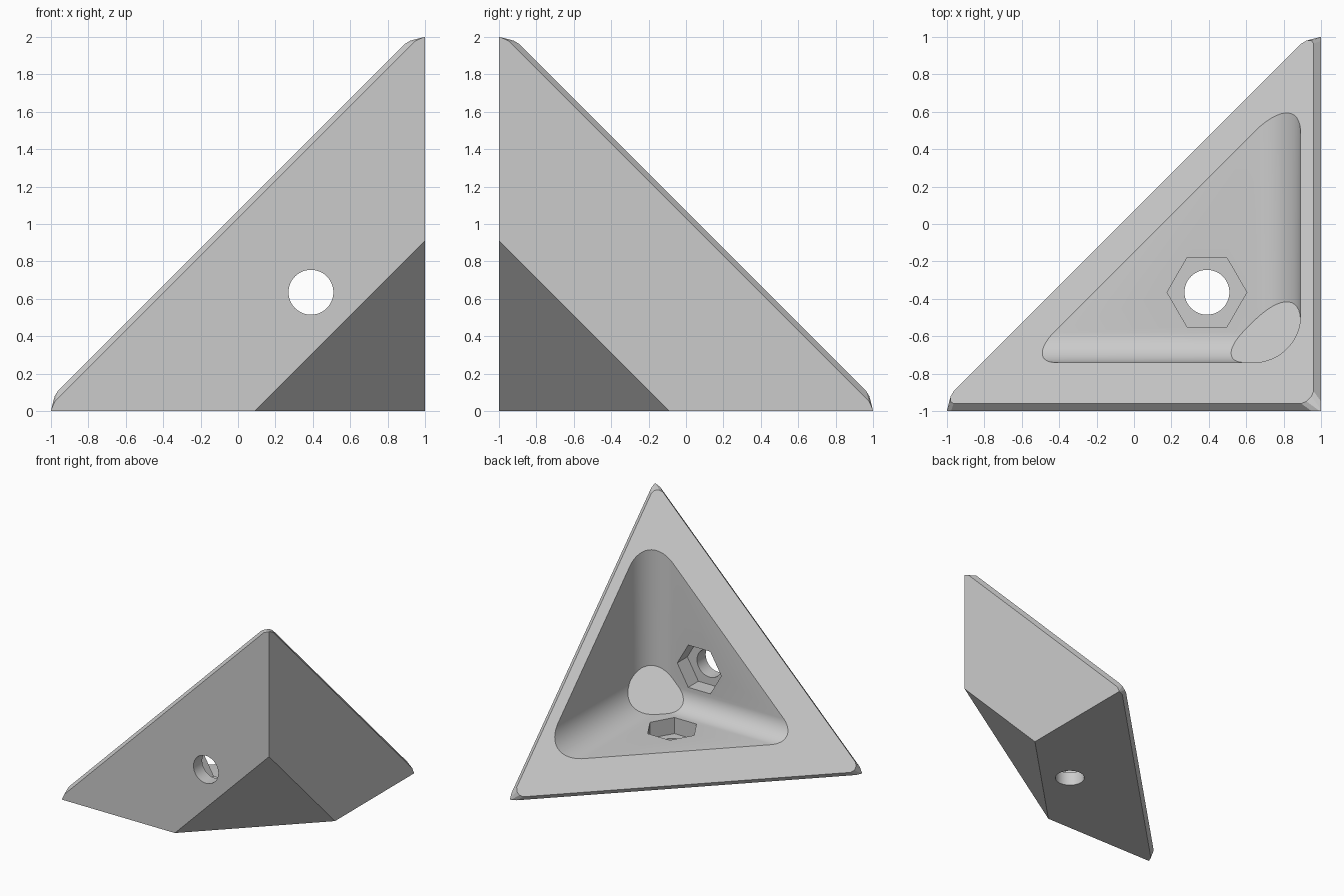
import bpy, bmesh, math
from mathutils import Vector, Matrix

cube = bpy.data.objects.get("Cube")
if cube:
    bpy.data.objects.remove(cube, do_unlink=True)

grey = bpy.data.materials.new("plain_grey")
grey.use_nodes = True
grey.diffuse_color = (0.6, 0.6, 0.6, 1)
grey.node_tree.nodes["Principled BSDF"].inputs["Base Color"].default_value = (0.6, 0.6, 0.6, 1)


def place(p):
    """Distances (u, v, w) from the three outer walls to world position."""
    return Vector((1 - p[0], p[1] - 1, p[2]))


def make_object(name, bm):
    bmesh.ops.recalc_face_normals(bm, faces=bm.faces[:])
    mesh = bpy.data.meshes.new(name)
    bm.to_mesh(mesh)
    bm.free()
    mesh.materials.append(grey)
    obj = bpy.data.objects.new(name, mesh)
    bpy.context.collection.objects.link(obj)
    return obj


def convex_solid(name, planes):
    """Trim a large block by planes; keeps normal . (u, v, w) <= distance."""
    bm = bmesh.new()
    bmesh.ops.create_cube(bm, size=8)
    for normal, dist in planes:
        n = Vector(normal)
        co = place(n * (dist / n.length_squared))
        bmesh.ops.bisect_plane(bm, geom=bm.verts[:] + bm.edges[:] + bm.faces[:], dist=1e-6,
                               plane_co=co, plane_no=(-n.x, n.y, n.z), clear_outer=True)
        rim = [e for e in bm.edges if e.is_boundary]
        if rim:
            bmesh.ops.holes_fill(bm, edges=rim, sides=0)
    return make_object(name, bm)


def prism(name, radius, sides, axis, start, end):
    """Straight cutter through the wall facing the given axis, with a corner along x."""
    bm = bmesh.new()
    bmesh.ops.create_cone(bm, cap_ends=True, segments=sides, radius1=radius,
                          radius2=radius, depth=end - start)
    bm.verts.ensure_lookup_table()
    corner = bm.verts[0].co
    turn = -math.atan2(corner.y, corner.x)
    bmesh.ops.rotate(bm, verts=bm.verts[:], matrix=Matrix.Rotation(turn, 3, 'Z'))
    if axis == 1:
        bmesh.ops.rotate(bm, verts=bm.verts[:], matrix=Matrix.Rotation(math.pi / 2, 3, 'X'))
    centre = [0.61, 0.635, 0.635]
    centre[axis] = (start + end) / 2
    bmesh.ops.translate(bm, verts=bm.verts[:], vec=place(centre))
    return make_object(name, bm)


def turned(values, i):
    return tuple(values[(k - i) % 3] for k in range(3))


# Bracket body: three walls, open face, cut-off corner, rim chamfers and blunt tips
planes = [((1, 1, 1), 2.11), ((-1, -1, -1), -0.91)]
for i in range(3):
    planes.append((turned((-1, 0, 0), i), 0))
    planes.append((turned((1, -1, 1), i), 2.03))
    planes.append((turned((1, 0.15, 0.15), i), 2))
    planes.append((turned((1, -0.277, 0.466), i), 2.0025))
    planes.append((turned((1, 0.466, -0.277), i), 2.0025))
body = convex_solid("corner_bracket", planes)

# Hollow: inner walls, flat inner corner and rounded valleys
wall = (0.11, 0.26, 0.26)
planes = [((-1, -1, -1), -1.10)]
for i in range(3):
    planes.append((turned((-1, 0, 0), i), -wall[i]))
steps = 14
for a, b, r in ((0, 1, 0.25), (0, 2, 0.25), (1, 2, 0.17)):
    for k in range(1, steps):
        t = math.pi / 2 * k / steps
        n = [0, 0, 0]
        n[a], n[b] = -math.cos(t), -math.sin(t)
        planes.append((n, n[a] * (wall[a] + r) + n[b] * (wall[b] + r) + r))
cutters = [convex_solid("hollow_cutter", planes)]

# Bolt holes and hexagonal nut pockets in the front wall and the floor
for axis, label in ((1, "front"), (2, "floor")):
    cutters.append(prism(label + "_hole_cutter", 0.12, 48, axis, -0.2, 0.4))
    cutters.append(prism(label + "_nut_cutter", 0.213, 6, axis, 0.12, 0.4))

bpy.ops.object.select_all(action='DESELECT')
bpy.context.view_layer.objects.active = body
body.select_set(True)
for cutter in cutters:
    cutter.hide_render = True
    mod = body.modifiers.new(cutter.name, 'BOOLEAN')
    mod.operation = 'DIFFERENCE'
    mod.solver = 'EXACT'
    mod.object = cutter
    bpy.ops.object.modifier_apply(modifier=mod.name)
    bpy.data.objects.remove(cutter, do_unlink=True)

bpy.ops.object.shade_smooth_by_angle(angle=math.radians(25))
